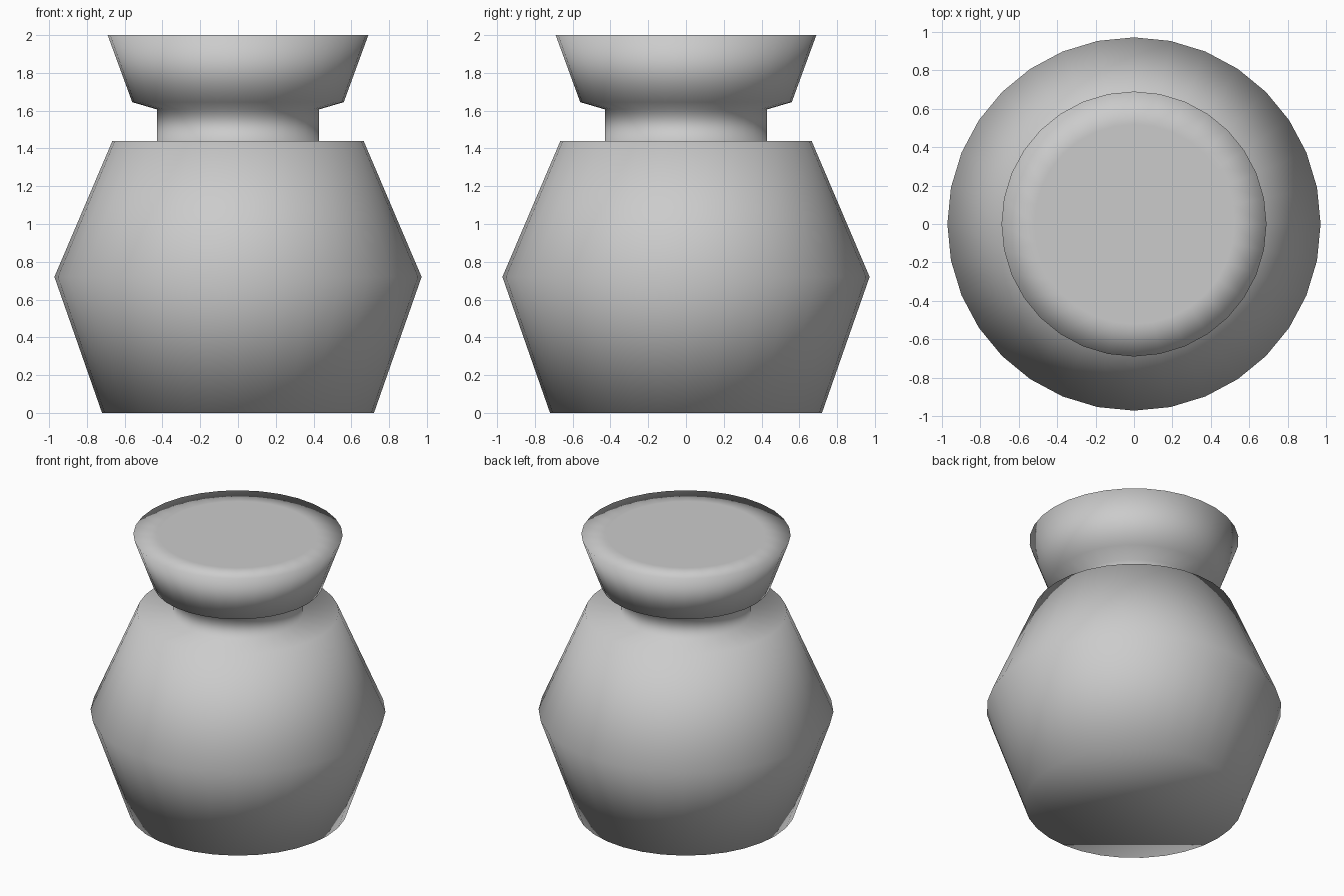
import bpy, bmesh
from math import cos, sin, tau

if "Cube" in bpy.data.objects:
    bpy.data.objects.remove(bpy.data.objects["Cube"])

SIDES = 32
# Profile (radius, height): body, shoulder, neck, flared head, inset top
PROFILE = [(0.72, 0), (0.972, 0.72), (0.665, 1.44), (0.43, 1.44),
           (0.43, 1.607), (0.56, 1.645), (0.69, 2.0), (0.52, 2.0)]

bm = bmesh.new()
rings = [[bm.verts.new((r * cos(tau * i / SIDES), r * sin(tau * i / SIDES), z))
          for i in range(SIDES)] for r, z in PROFILE]

# Side walls
for low, high in zip(rings, rings[1:]):
    for i in range(SIDES):
        j = (i + 1) % SIDES
        bm.faces.new((low[i], low[j], high[j], high[i]))

# Flat base and top
bm.faces.new(rings[0][::-1])
bm.faces.new(rings[-1])

# Smooth shading throughout, including the rims
for face in bm.faces:
    face.smooth = True

mesh = bpy.data.meshes.new("pawn_body")
bm.to_mesh(mesh)
bm.free()
bpy.context.collection.objects.link(bpy.data.objects.new("pawn_body", mesh))
